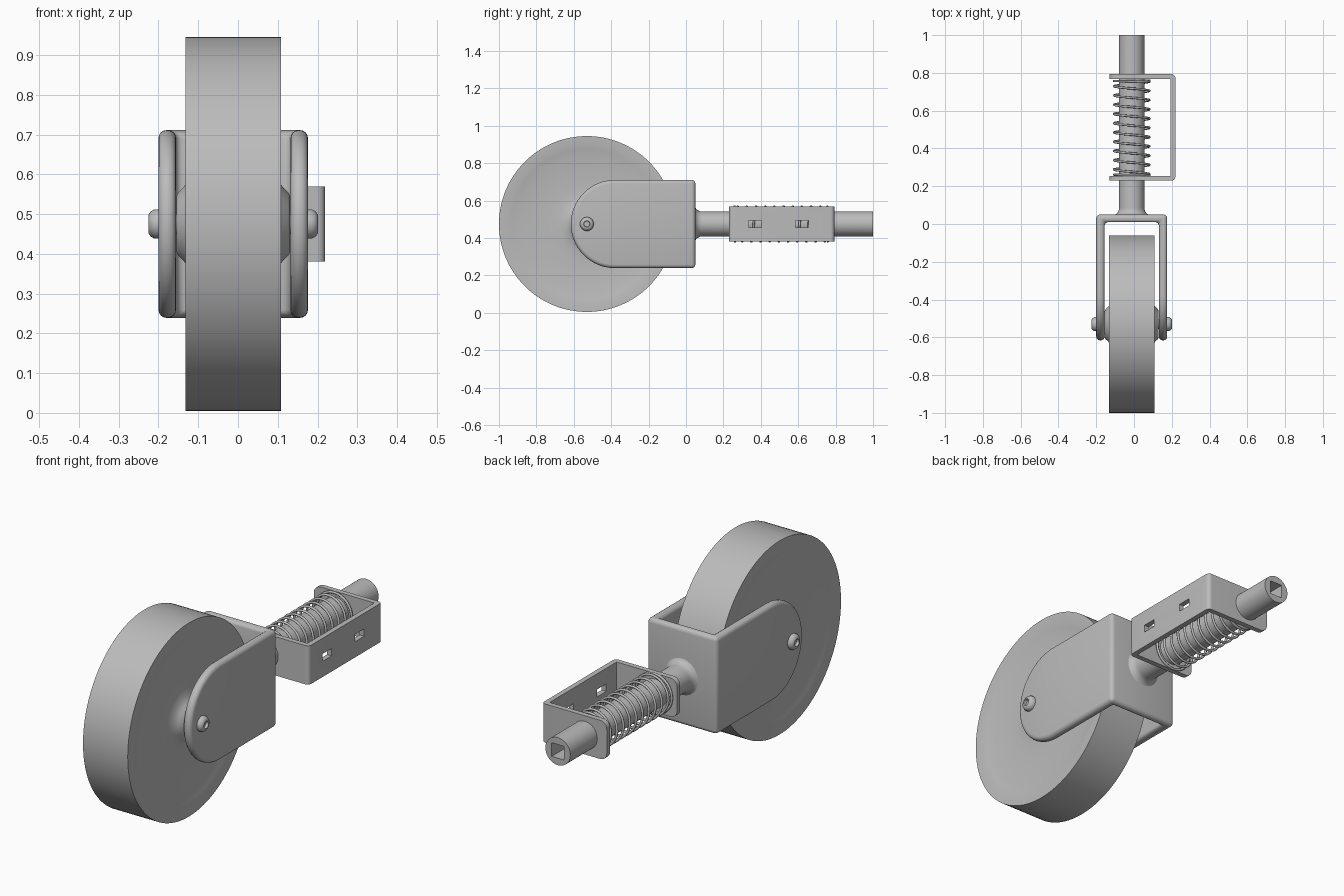
import bpy, bmesh
from math import pi, sin, cos, radians
from mathutils import Vector

cube = bpy.data.objects.get("Cube")
if cube:
    bpy.data.objects.remove(cube, do_unlink=True)

CX, CZ = -0.012, 0.475      # shared centre line
AXLE_Y = -0.53

steel = bpy.data.materials.new("grey steel")
steel.use_nodes = True
GREY = (0.5, 0.5, 0.5, 1)
steel.diffuse_color = GREY
steel.node_tree.nodes["Principled BSDF"].inputs["Base Color"].default_value = GREY


def finish(name, bm):
    bmesh.ops.recalc_face_normals(bm, faces=bm.faces)
    mesh = bpy.data.meshes.new(name)
    bm.to_mesh(mesh)
    bm.free()
    obj = bpy.data.objects.new(name, mesh)
    bpy.context.collection.objects.link(obj)
    mesh.materials.append(steel)
    return obj


def activate(obj):
    bpy.ops.object.select_all(action='DESELECT')
    obj.select_set(True)
    bpy.context.view_layer.objects.active = obj


def smooth(obj, angle=35):
    activate(obj)
    bpy.ops.object.shade_smooth_by_angle(angle=radians(angle))


def box(name, lo, hi):
    bm = bmesh.new()
    bmesh.ops.create_cube(bm, size=1)
    for v in bm.verts:
        v.co = Vector([a + (b - a) * (c + 0.5) for a, b, c in zip(lo, hi, v.co)])
    return finish(name, bm)


def cut(obj, cutter):
    cutter.hide_render = True
    mod = obj.modifiers.new("cut", 'BOOLEAN')
    mod.operation, mod.solver, mod.object = 'DIFFERENCE', 'EXACT', cutter
    activate(obj)
    bpy.ops.object.modifier_apply(modifier=mod.name)
    bpy.data.objects.remove(cutter, do_unlink=True)


def lathe(name, profile, place, steps):
    """Revolve (distance, radius) pairs; place maps (distance, u, v) to a point."""
    bm = bmesh.new()
    rings = []
    for d, r in profile:
        rings.append([bm.verts.new(place(d, r * cos(2 * pi * i / steps), r * sin(2 * pi * i / steps)))
                      for i in range(steps)])
    for a, b in zip(rings, rings[1:]):
        for i in range(steps):
            j = (i + 1) % steps
            bm.faces.new((a[i], a[j], b[j], b[i]))
    bm.faces.new(rings[0])
    bm.faces.new(rings[-1])
    return finish(name, bm)


def prism(points, offset):
    bm = bmesh.new()
    face = bm.faces.new([bm.verts.new(p) for p in points])
    out = bmesh.ops.extrude_face_region(bm, geom=[face])
    bmesh.ops.translate(bm, vec=offset,
                        verts=[g for g in out["geom"] if isinstance(g, bmesh.types.BMVert)])
    return bm


def on_axle(d, u, v):
    return (CX + d, AXLE_Y + u, CZ + v)


def on_stem(d, u, v):
    return (CX + u, d, CZ + v)


def mirrored(half):
    return [(-d, r) for d, r in half] + [(d, r) for d, r in reversed(half)]


# Wheel with dished sides and a raised hub
wheel = lathe("wheel", mirrored([(0.143, 0.07), (0.138, 0.08), (0.125, 0.092), (0.112, 0.112),
                                 (0.104, 0.15), (0.102, 0.2), (0.107, 0.36), (0.114, 0.40),
                                 (0.119, 0.43), (0.12, 0.47)]), on_axle, 128)
smooth(wheel)

# Axle with domed, socketed ends
axle = lathe("axle", mirrored([(0.2, 0.015), (0.213, 0.017), (0.213, 0.023), (0.208, 0.031),
                               (0.198, 0.037), (0.185, 0.037), (0.18, 0.025)]), on_axle, 32)
smooth(axle)

# Fork: rounded slab hollowed for the wheel
R, TIP, BACK, HALF = 0.236, -0.38, 0.05, 0.188
outline = [(CX - HALF, TIP - R * sin(pi * i / 40), CZ + R * cos(pi * i / 40)) for i in range(41)]
outline += [(CX - HALF, BACK, CZ - R), (CX - HALF, BACK, CZ + R)]
fork = finish("fork", prism(outline, (2 * HALF, 0, 0)))
cut(fork, box("fork_cutter", (CX - 0.144, -1, -0.5), (CX + 0.144, 0.01, 1.5)))
bevel = fork.modifiers.new("round", 'BEVEL')
bevel.width, bevel.segments, bevel.limit_method = 0.02, 4, 'ANGLE'
bevel.angle_limit = radians(40)
activate(fork)
bpy.ops.object.modifier_apply(modifier=bevel.name)
smooth(fork)

# Stem with flared root and a square socket in its end
flare = [(0.085 - 0.04 * sin(a), 0.107 - 0.04 * cos(a)) for a in [pi / 2 * i / 8 for i in range(8, -1, -1)]]
stem = lathe("stem", [(0.03, 0.107)] + flare + [(1.0, 0.067)], on_stem, 48)
S = 0.033
cut(stem, box("socket_cutter", (CX - S, 0.8, CZ - S), (CX + S, 1.1, CZ + S)))
smooth(stem)

# Spring bracket: a C of flat bar with rounded corners and two slots
X0, X1, Y0, Y1, T, H = -0.13, 0.219, 0.23, 0.793, 0.025, 0.094
c_shape = [(X0, Y0), (X1, Y0), (X1, Y1), (X0, Y1), (X0, Y1 - T),
           (X1 - T, Y1 - T), (X1 - T, Y0 + T), (X0, Y0 + T)]
bm = prism([(x, y, CZ - H) for x, y in c_shape], (0, 0, 2 * H))


def edges_at(x, axis):
    return [e for e in bm.edges if all(abs(v.co.x - x) < 1e-4 for v in e.verts)
            and abs((e.verts[0].co - e.verts[1].co).normalized()[axis]) > 0.99]


for x, axis, width in ((X0, 1, 0.035), (X1, 2, 0.02)):
    bmesh.ops.bevel(bm, geom=edges_at(x, axis), offset=width, segments=6,
                    profile=0.5, affect='EDGES')
bracket = finish("spring_bracket", bm)
for y in (0.37, 0.62):
    cut(bracket, box("slot_cutter", (X1 - 0.06, y - 0.035, CZ - 0.018), (X1 + 0.05, y + 0.035, CZ + 0.018)))
smooth(bracket)

# Coil spring with closed end turns
TURNS, STEP = 12, 32
curve = bpy.data.curves.new("spring", 'CURVE')
curve.dimensions = '3D'
curve.bevel_depth, curve.bevel_resolution, curve.use_fill_caps = 0.006, 2, True
spline = curve.splines.new('POLY')
spline.points.add(TURNS * STEP)
for i, p in enumerate(spline.points):
    turn = i / STEP
    rise = min(max(turn - 1, 0), TURNS - 2) / (TURNS - 2)
    y = 0.264 + 0.49 * rise + 0.006 * (min(turn, 1) + max(turn - TURNS + 1, 0) - 1)
    a = 2 * pi * turn
    p.co = (*on_stem(y, 0.094 * cos(a), 0.094 * sin(a)), 1)
spring = bpy.data.objects.new("spring", curve)
bpy.context.collection.objects.link(spring)
curve.materials.append(steel)
activate(spring)
bpy.ops.object.convert(target='MESH')
smooth(bpy.context.view_layer.objects.active, 60)
